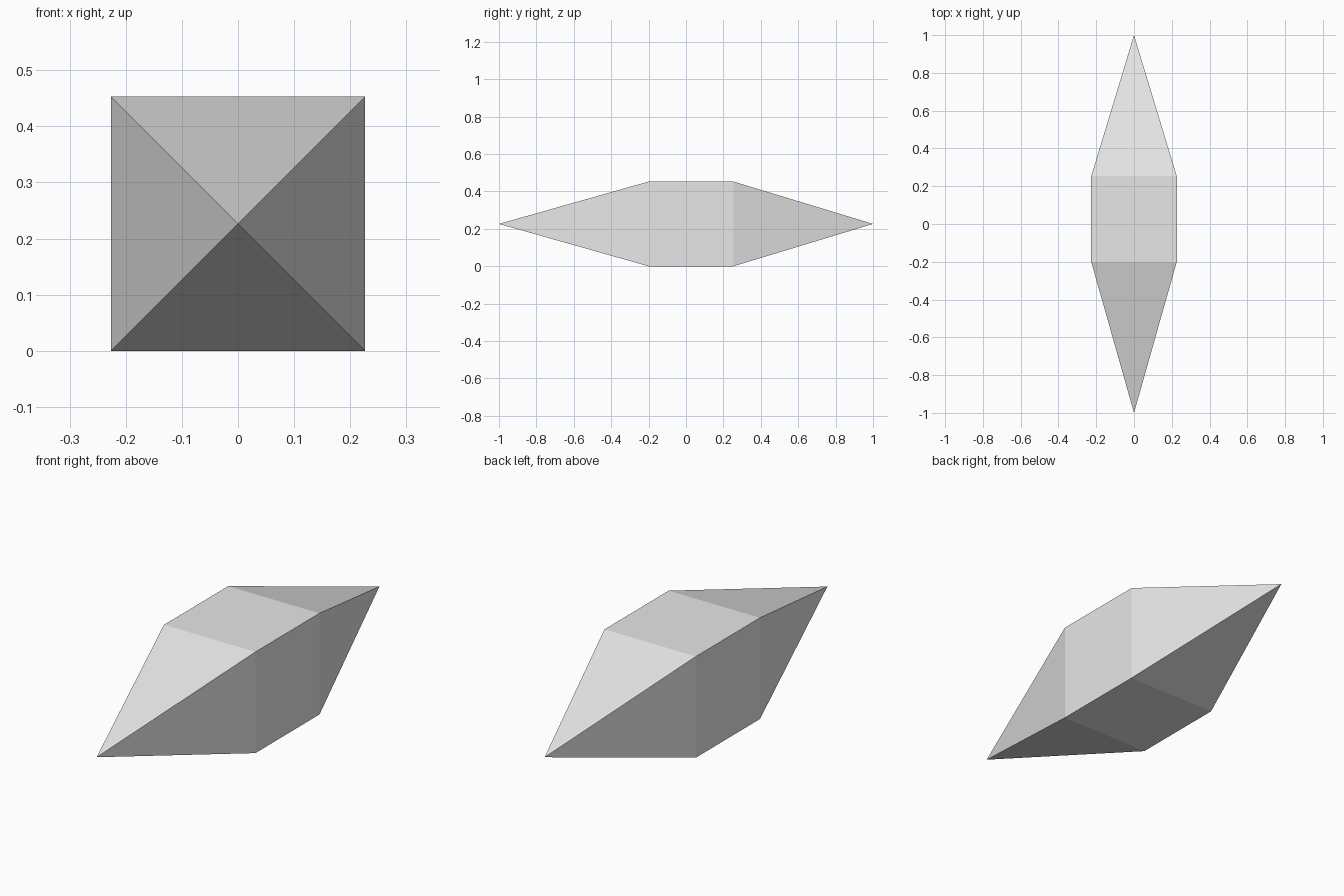
import bpy
import bmesh

cube = bpy.data.objects.get("Cube")
if cube:
    bpy.data.objects.remove(cube, do_unlink=True)

SIDE = 0.453
HALF = SIDE / 2
FRONT, BACK, TIP = -0.2, 0.253, 1.0

# Plain grey material
grey = bpy.data.materials.new("light grey")
grey.use_nodes = True
colour = (0.8, 0.8, 0.8, 1)
grey.diffuse_color = colour
grey.node_tree.nodes["Principled BSDF"].inputs["Base Color"].default_value = colour

bm = bmesh.new()


def square_ring(y):
    corners = [(-1, -1), (1, -1), (1, 1), (-1, 1)]
    return [bm.verts.new((x * HALF, y, HALF + z * HALF)) for x, z in corners]


def point_cap(ring, y):
    tip = bm.verts.new((0, y, HALF))
    for i in range(4):
        bm.faces.new((ring[i], ring[(i + 1) % 4], tip))


# Square middle block
front, back = square_ring(FRONT), square_ring(BACK)
for i in range(4):
    j = (i + 1) % 4
    bm.faces.new((front[i], front[j], back[j], back[i]))

# Pyramid points at both ends
point_cap(front, -TIP)
point_cap(back, TIP)

bmesh.ops.recalc_face_normals(bm, faces=bm.faces)
mesh = bpy.data.meshes.new("pointed_block")
bm.to_mesh(mesh)
bm.free()
mesh.materials.append(grey)
bpy.context.collection.objects.link(bpy.data.objects.new("pointed_block", mesh))
